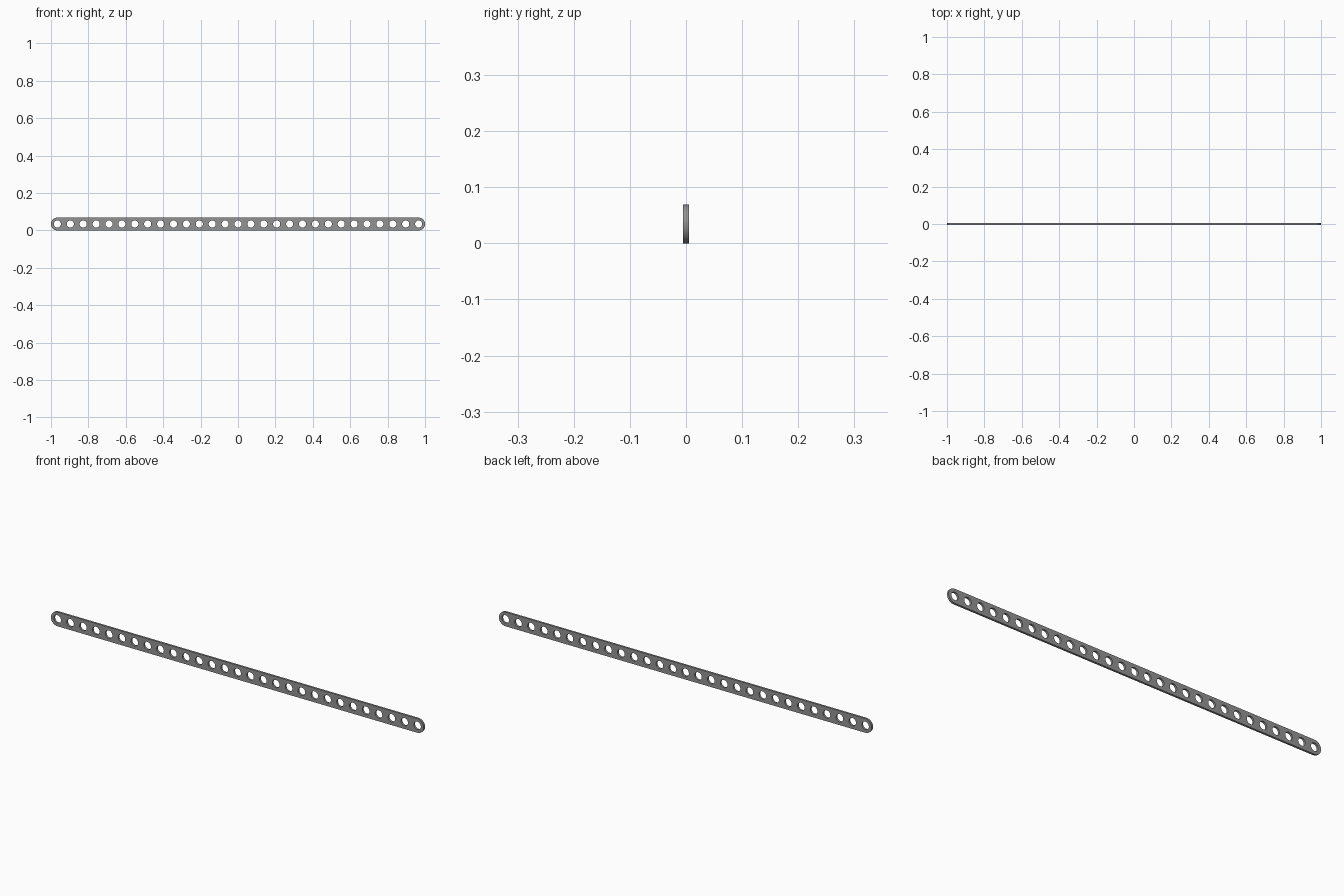
import bpy
from math import pi, sin, cos, radians

if "Cube" in bpy.data.objects:
    bpy.data.objects.remove(bpy.data.objects["Cube"])

HOLES = 29
PITCH = 2 / HOLES          # hole spacing, also the strip height
R = PITCH / 2              # rounded end radius
HOLE_R = 0.019
THICK = 0.01


def arc(cx, r, start, sweep, n):
    return [(cx + r * cos(start + sweep * i / n), r * sin(start + sweep * i / n))
            for i in range(n + 1)]


def add_loop(curve, pts):
    s = curve.splines.new('POLY')
    s.points.add(len(pts) - 1)
    for p, (x, y) in zip(s.points, pts):
        p.co = (x, y, 0, 1)
    s.use_cyclic_u = True


# Flat strip profile: round-ended outline with a row of holes
curve = bpy.data.curves.new('perforated_strip', 'CURVE')
curve.dimensions = '2D'
curve.fill_mode = 'BOTH'
curve.extrude = THICK / 2
end = 1 - R
add_loop(curve, arc(end, R, -pi / 2, pi, 20) + arc(-end, R, pi / 2, pi, 20))
for i in range(HOLES):
    add_loop(curve, arc(-end + i * PITCH, HOLE_R, 0, 2 * pi, 32)[:-1])

# Dark grey metal
metal = bpy.data.materials.new('dark_grey')
metal.diffuse_color = (0.29, 0.29, 0.29, 1)
metal.use_nodes = True
metal.node_tree.nodes["Principled BSDF"].inputs["Base Color"].default_value = metal.diffuse_color
curve.materials.append(metal)

# Stand the strip upright on the ground and turn it into a mesh
strip = bpy.data.objects.new('perforated_strip', curve)
bpy.context.collection.objects.link(strip)
strip.rotation_euler = (pi / 2, 0, 0)
strip.location.z = R
bpy.context.view_layer.objects.active = strip
strip.select_set(True)
bpy.ops.object.convert(target='MESH')

# Weld the rims to the faces, then smooth the round walls only
strip = bpy.context.object
bpy.ops.object.mode_set(mode='EDIT')
bpy.ops.mesh.select_all(action='SELECT')
bpy.ops.mesh.remove_doubles(threshold=0.0001)
bpy.ops.mesh.normals_make_consistent(inside=False)
bpy.ops.object.mode_set(mode='OBJECT')
bpy.ops.object.shade_smooth_by_angle(angle=radians(30))
